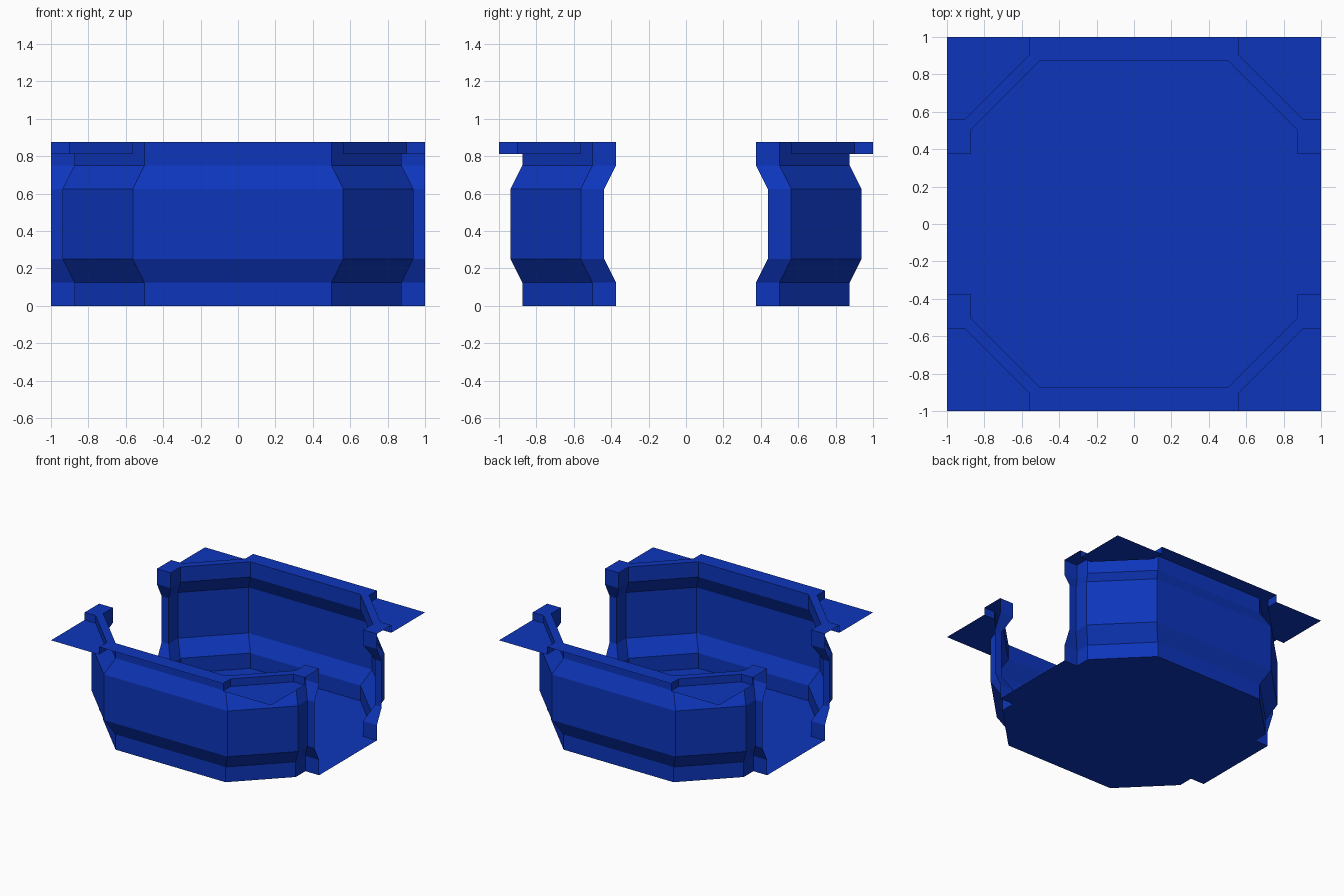
import bpy
from mathutils import Matrix

cube = bpy.data.objects.get("Cube")
if cube:
    bpy.data.objects.remove(cube, do_unlink=True)

blue = bpy.data.materials.new("deep blue")
blue.use_nodes = True
colour = (0.004, 0.036, 0.50, 1)
blue.diffuse_color = colour
blue.node_tree.nodes["Principled BSDF"].inputs["Base Color"].default_value = colour


def make(name, verts, faces, turn=False):
    """Flat-shaded sheet part; turn rotates it half way round z."""
    mesh = bpy.data.meshes.new(name)
    mesh.from_pydata(verts, [], faces)
    if turn:
        mesh.transform(Matrix.Diagonal((-1, -1, 1, 1)))
    mesh.materials.append(blue)
    mesh.update()
    obj = bpy.data.objects.new(name, mesh)
    bpy.context.collection.objects.link(obj)
    return obj


def sheet(name, outline, z, turn=False):
    return make(name, [(x, y, z) for x, y in outline], [range(len(outline))], turn)


def mirrored(points):
    """Continue a path from +x round to its reflection on -x."""
    return points + [(-x, y) for x, y in reversed(points)]


def wall_path(bulge):
    """Doorway return, jamb, chamfered corner and long side."""
    a, b, c = 0.875 + bulge, 0.5 + bulge, 0.375 + bulge
    return mirrored([(1, c), (a, c), (a, b), (b, a)])


# Wall profile: outward bulge at each height
profile = [(0, 0), (0, 0.125), (0.0625, 0.25), (0.0625, 0.625), (0, 0.75), (0, 0.875)]
rim_edge = [(1, 0.5625), (0.9, 0.5625), (0.5625, 0.9), (0.5625, 1)]
inner = wall_path(0)
count = len(inner)

# Floor with doorway extensions
sheet("floor", inner + [(-x, -y) for x, y in inner], 0)

for side, turn in (("back", False), ("front", True)):
    # Bulging wall, facing inwards
    verts = [(x, y, z) for bulge, z in profile for x, y in wall_path(bulge)]
    faces = [(r * count + i, (r + 1) * count + i, (r + 1) * count + i + 1, r * count + i + 1)
             for r in range(len(profile) - 1) for i in range(count - 1)]
    make(side + "_wall", verts, faces, turn)

    # Top rim
    outer = mirrored(rim_edge)
    sheet(side + "_rim", outer + inner[::-1], 0.875, turn)

    for hand, s in (("a", 1), ("b", -1)):
        edge = [(s * x, y) for x, y in rim_edge][::s]
        # Step down from the rim to the corner plate
        n = len(edge)
        verts = [(x, y, z) for z in (0.8125, 0.875) for x, y in edge]
        make(f"{side}_corner_step_{hand}", verts,
             [(i, i + 1, n + i + 1, n + i) for i in range(n - 1)], turn)
        # Lower corner plate
        plate = [(s, 1)] + edge[::-1]
        sheet(f"{side}_corner_plate_{hand}", plate, 0.8125, turn)
